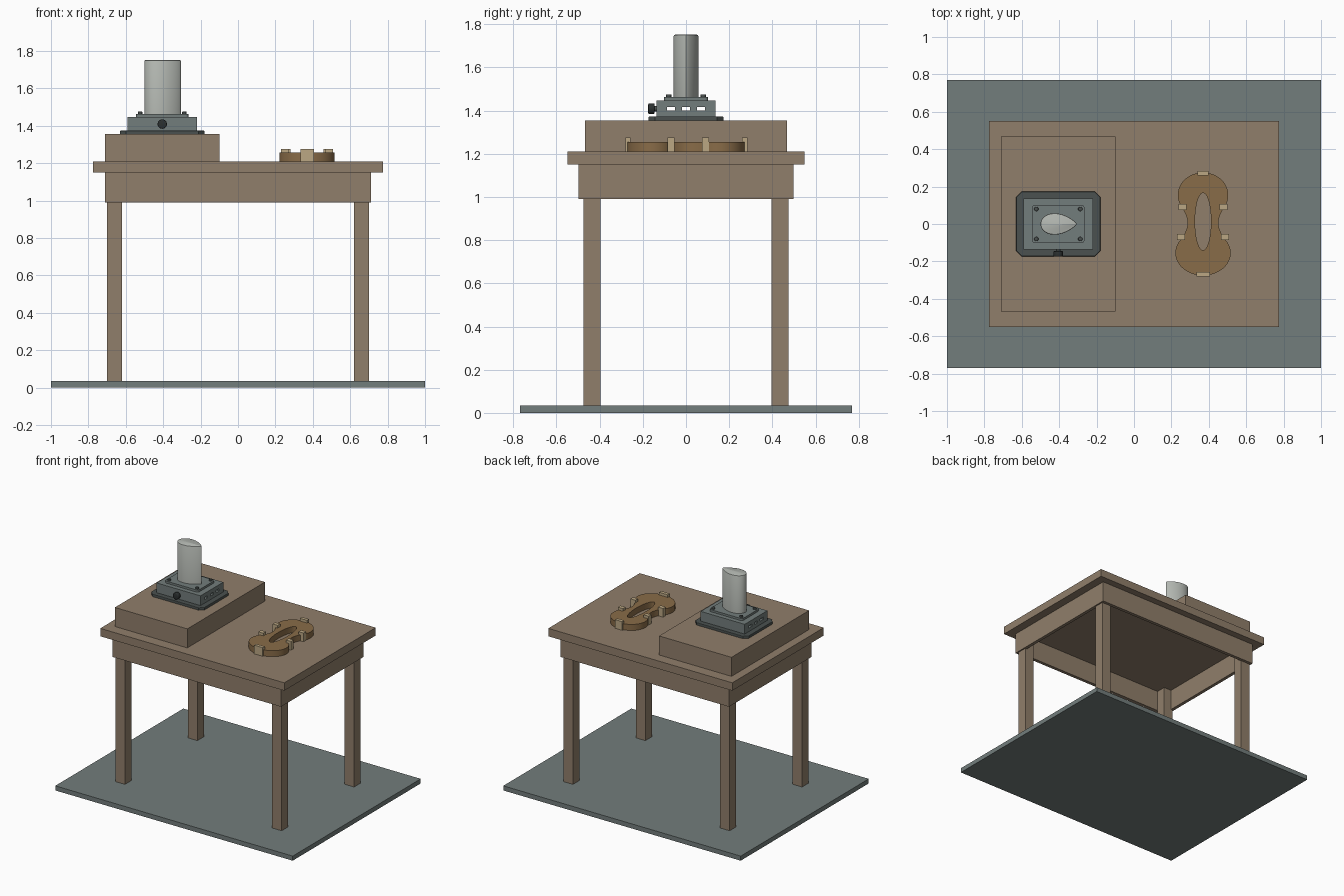
import bpy, bmesh, math
from mathutils import Matrix, Vector

cube = bpy.data.objects.get("Cube")
if cube:
    bpy.data.objects.remove(cube, do_unlink=True)


def material(name, rgb):
    m = bpy.data.materials.new(name)
    m.use_nodes = True
    m.diffuse_color = (*rgb, 1)
    m.node_tree.nodes["Principled BSDF"].inputs["Base Color"].default_value = (*rgb, 1)
    return m


wood = material("table wood", (0.28, 0.21, 0.145))
slate = material("slate grey", (0.17, 0.205, 0.2))
dark = material("dark grey", (0.07, 0.083, 0.08))
black = material("knob black", (0.025, 0.03, 0.03))
metal = material("pale metal", (0.46, 0.485, 0.45))
amber = material("amber wood", (0.25, 0.15, 0.065))
pale = material("pale wood", (0.5, 0.39, 0.23))


def finish(name, bm, mat):
    bmesh.ops.recalc_face_normals(bm, faces=bm.faces)
    mesh = bpy.data.meshes.new(name)
    bm.to_mesh(mesh)
    bm.free()
    ob = bpy.data.objects.new(name, mesh)
    bpy.context.collection.objects.link(ob)
    if mat:
        mesh.materials.append(mat)
    return ob


def activate(ob):
    bpy.ops.object.select_all(action='DESELECT')
    ob.select_set(True)
    bpy.context.view_layer.objects.active = ob


def smooth(ob):
    activate(ob)
    bpy.ops.object.shade_smooth_by_angle(angle=math.radians(35))


def box(name, x, y, z, mat):
    """Box from (min, max) pairs."""
    bm = bmesh.new()
    size = [b - a for a, b in (x, y, z)]
    mid = Vector([(a + b) / 2 for a, b in (x, y, z)])
    bmesh.ops.create_cube(bm, size=1, matrix=Matrix.Translation(mid) @ Matrix.Diagonal((*size, 1)))
    return finish(name, bm, mat)


def prism(name, points, z0, z1, mat, rim=0.0):
    """Extruded outline; rim bevels the upper edge."""
    bm = bmesh.new()
    face = bm.faces.new([bm.verts.new((px, py, z0)) for px, py in points])
    top = bmesh.ops.extrude_face_region(bm, geom=[face])["geom"]
    verts = [v for v in top if isinstance(v, bmesh.types.BMVert)]
    bmesh.ops.translate(bm, verts=verts, vec=(0, 0, z1 - z0))
    if rim:
        edges = [e for e in bm.edges if all(v.co.z > z1 - 1e-5 for v in e.verts)]
        bmesh.ops.bevel(bm, geom=edges, offset=rim, segments=2, affect='EDGES', profile=0.5)
    return finish(name, bm, mat)


def cylinder(name, centre, radius, depth, mat, axis='Z', rim=0.0):
    bm = bmesh.new()
    turn = Matrix.Rotation(math.pi / 2, 4, 'X') if axis == 'Y' else Matrix()
    bmesh.ops.create_cone(bm, cap_ends=True, segments=24, radius1=radius, radius2=radius, depth=depth)
    if rim:
        edges = [e for e in bm.edges if abs(e.verts[0].co.z - e.verts[1].co.z) < 1e-6]
        bmesh.ops.bevel(bm, geom=edges, offset=rim, segments=3, affect='EDGES', profile=0.5)
    bmesh.ops.transform(bm, matrix=Matrix.Translation(centre) @ turn, verts=bm.verts)
    ob = finish(name, bm, mat)
    smooth(ob)
    return ob


def cut(ob, cutter):
    mod = ob.modifiers.new("cut", 'BOOLEAN')
    mod.object, mod.operation, mod.solver = cutter, 'DIFFERENCE', 'EXACT'
    activate(ob)
    bpy.ops.object.modifier_apply(modifier=mod.name)
    bpy.data.objects.remove(cutter, do_unlink=True)


def corner_outline(cx, cy, hx, hy, r, steps):
    """Rectangle with cut (steps=1) or rounded corners."""
    pts = []
    for i, (sx, sy) in enumerate(((1, 1), (-1, 1), (-1, -1), (1, -1))):
        for k in range(steps + 1):
            a = math.pi / 2 * (i + k / steps)
            pts.append((cx + sx * (hx - r) + r * math.cos(a), cy + sy * (hy - r) + r * math.sin(a)))
    return pts


# Floor slab and table
box("floor_slab", (-1, 1), (-0.77, 0.77), (0, 0.035), slate)
box("table_top", (-0.775, 0.775), (-0.55, 0.55), (1.15, 1.21), wood)
for s, side in ((1, "left"), (-1, "right")):
    box(side + "_apron", sorted((s * 0.71, s * 0.685)), (-0.497, 0.497), (0.99, 1.15), wood)
    for t, end in ((1, "back"), (-1, "front")):
        box(f"{end}_{side}_leg", sorted((s * 0.62, s * 0.70)), sorted((t * 0.397, t * 0.475)),
            (0.035, 1.15), wood)
for t, end in ((1, "back"), (-1, "front")):
    box(end + "_apron", (-0.685, 0.685), sorted((t * 0.497, t * 0.472)), (0.99, 1.15), wood)
box("riser_block", (-0.71, -0.10), (-0.467, 0.467), (1.21, 1.355), wood)

# Heater housing
HX, HY = -0.405, 0.0
prism("housing_base", corner_outline(HX, HY, 0.225, 0.173, 0.03, 1), 1.355, 1.374, dark, 0.004)
housing = box("housing_body", (HX - 0.185, HX + 0.185), (-0.137, 0.137), (1.374, 1.448), slate)
for y in (-0.069, 0, 0.069):
    cut(housing, box("slot_cutter", (HX - 0.3, HX + 0.3), (y - 0.019, y + 0.019), (1.4, 1.417), None))
smooth(prism("mounting_plate", corner_outline(HX, HY, 0.14, 0.102, 0.015, 5), 1.448, 1.464, slate))
for i, x in enumerate((-0.118, 0.118)):
    for j, y in enumerate((-0.08, 0.08)):
        cylinder(f"plate_screw_{i}{j}", (HX + x, y, 1.469), 0.012, 0.014, dark, rim=0.003)
cylinder("knob_shaft", (HX, -0.142, 1.409), 0.012, 0.014, dark, 'Y')
cylinder("knob", (HX, -0.16, 1.409), 0.025, 0.03, black, 'Y', 0.006)

# Teardrop bending iron
drop = []
for i in range(64):
    a = math.tau * i / 64
    drop.append((HX + 0.002 + 0.097 * math.cos(a), 0.068 * math.sin(a) * abs(math.sin(a / 2)) ** 0.6))
smooth(prism("bending_iron", drop, 1.464, 1.752, metal, 0.006))

# Waisted mould with an oval opening
MX = 0.369


def bout(cy, rx, ry, a0, a1):
    angles = [math.radians(a0 + (a1 - a0) * i / 20) for i in range(21)]
    return [(rx * math.cos(a), cy + ry * math.sin(a)) for a in angles]


upper = bout(0.155, 0.135, 0.12, 90, -35)
lower = bout(-0.155, 0.148, 0.12, 40, -90)
(ux, uy), (lx, ly) = upper[-1], lower[0]
waist = []
for i in range(1, 12):
    f = i / 12
    waist.append((ux + (lx - ux) * f - 0.03 * math.sin(math.pi * f), uy + (ly - uy) * f))
half = upper + waist + lower
outline = half + [(-x, y) for x, y in reversed(half[1:-1])]
mould = prism("mould", [(MX + x, y) for x, y in outline], 1.21, 1.256, amber)
oval = [(MX + 0.043 * math.cos(math.tau * i / 40), 0.013 + 0.153 * math.sin(math.tau * i / 40))
        for i in range(40)]
cut(mould, prism("oval_cutter", oval, 1.19, 1.3, None))
smooth(mould)

# Corner and end blocks
BLOCK_Z = (1.21, 1.276)
box("upper_end_block", (MX - 0.03, MX + 0.03), (0.259, 0.284), BLOCK_Z, pale)
box("lower_end_block", (MX - 0.036, MX + 0.036), (-0.281, -0.256), BLOCK_Z, pale)
for s, side in ((1, "left"), (-1, "right")):
    for label, x, y in (("upper", 0.109, 0.091), ("lower", 0.117, -0.07)):
        cx = MX + s * x
        box(f"{label}_{side}_block", (cx - 0.021, cx + 0.021), (y - 0.016, y + 0.016), BLOCK_Z, pale)
